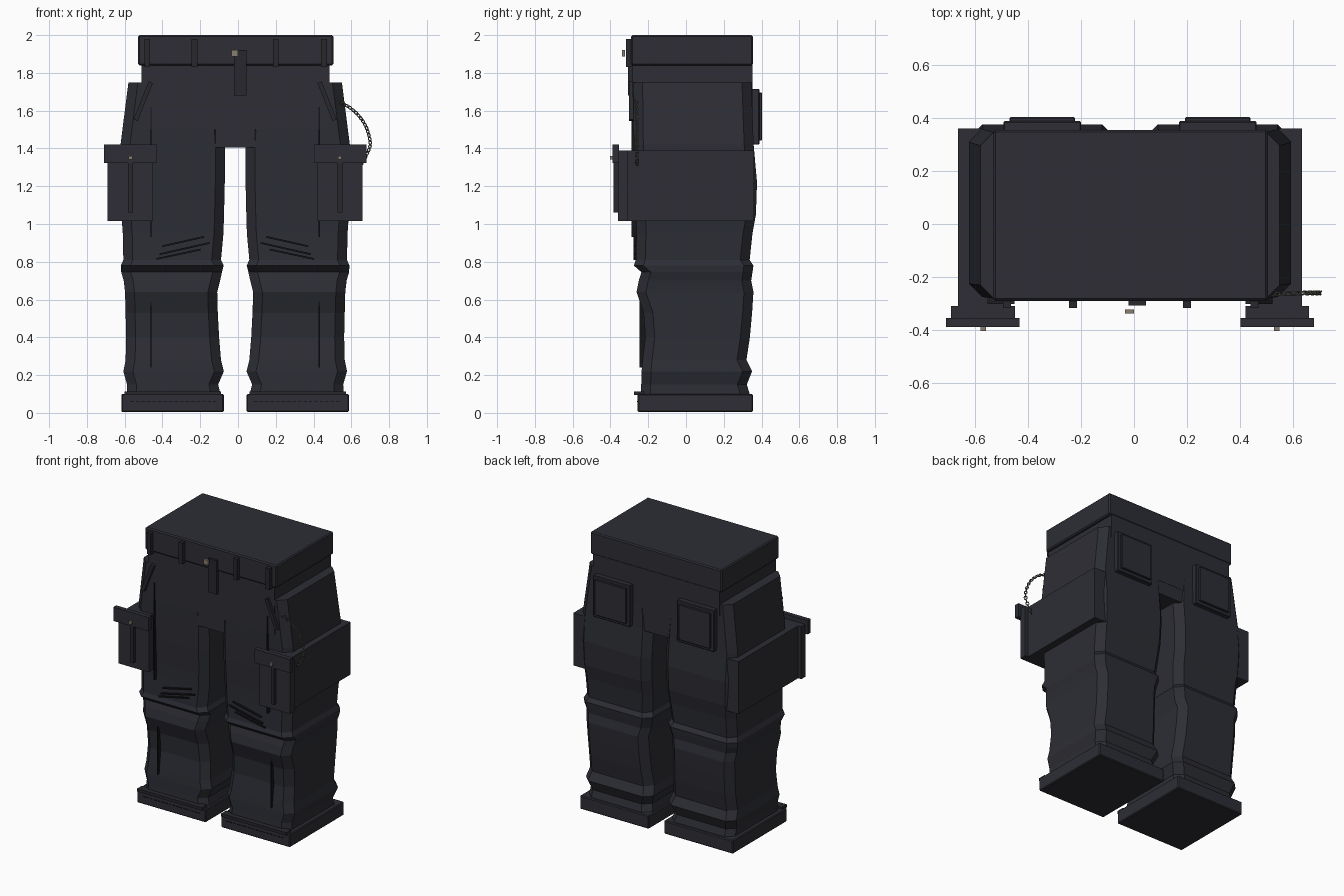
import bpy, bmesh, math
from mathutils import Vector, Matrix

if "Cube" in bpy.data.objects:
    bpy.data.objects.remove(bpy.data.objects["Cube"])

CX = -0.015  # mirror plane of the garment


def material(name, rgb):
    m = bpy.data.materials.new(name)
    m.diffuse_color = (*rgb, 1)
    m.use_nodes = True
    m.node_tree.nodes["Principled BSDF"].inputs["Base Color"].default_value = m.diffuse_color
    return m


CLOTH = material("charcoal cloth", (0.026, 0.027, 0.035))
TRIM = material("dark trim", (0.021, 0.021, 0.027))
SEAM = material("black thread", (0.008, 0.008, 0.010))
BRASS = material("dull brass", (0.25, 0.21, 0.16))
STEEL = material("chain steel", (0.12, 0.12, 0.10))


def finish(bm, name, mat):
    bmesh.ops.recalc_face_normals(bm, faces=bm.faces)
    me = bpy.data.meshes.new(name)
    bm.to_mesh(me)
    bm.free()
    me.materials.append(mat)
    ob = bpy.data.objects.new(name, me)
    bpy.context.collection.objects.link(ob)
    return ob


def add_box(bm, x, y, z, tilt=0.0):
    """Box from (min, max) ranges, tilted about the y axis."""
    mid = Vector([(a + b) / 2 for a, b in (x, y, z)])
    size = [abs(b - a) for a, b in (x, y, z)]
    mat = Matrix.Translation(mid) @ Matrix.Rotation(tilt, 4, 'Y') @ Matrix.Diagonal((*size, 1))
    bmesh.ops.create_cube(bm, size=1, matrix=mat)


def box(name, x, y, z, mat=CLOTH, bevel=0.0):
    bm = bmesh.new()
    add_box(bm, x, y, z)
    ob = finish(bm, name, mat)
    if bevel:
        mod = ob.modifiers.new("Bevel", 'BEVEL')
        mod.width = bevel
        mod.segments = 1
    return ob


def bar(bm, p, q, width, y):
    """Flat bar between two (x, z) points."""
    dx, dz = q[0] - p[0], q[1] - p[1]
    length = math.hypot(dx, dz)
    mx, mz = (p[0] + q[0]) / 2, (p[1] + q[1]) / 2
    add_box(bm, (mx - length / 2, mx + length / 2), y,
            (mz - width / 2, mz + width / 2), -math.atan2(dz, dx))


# Waist and hips
box("waistband", (-0.53, 0.505), (-0.29, 0.355), (1.84, 2.0), bevel=0.008)
box("hips", (-0.51, 0.485), (-0.282, 0.352), (1.5, 1.85))
box("crotch", (-0.12, 0.09), (-0.278, 0.35), (1.405, 1.51))
box("fly", (-0.02, 0.045), (-0.307, -0.28), (1.68, 1.92), TRIM)
box("waist_button", (-0.034, 0.0), (-0.338, -0.322), (1.888, 1.922), BRASS)
for x in (-0.48, -0.23, 0.20, 0.455):
    box("belt_loop", (x - 0.015, x + 0.015), (-0.317, -0.28), (1.83, 1.98), TRIM)

# Leg rings: z, inner x, outer x, front y, back y
RINGS = [
    (0.09, 0.06, 0.56, -0.24, 0.34), (0.15, 0.075, 0.557, -0.237, 0.322),
    (0.22, 0.045, 0.577, -0.235, 0.35), (0.28, 0.06, 0.565, -0.23, 0.32),
    (0.40, 0.07, 0.562, -0.215, 0.338), (0.53, 0.077, 0.565, -0.225, 0.35),
    (0.64, 0.08, 0.568, -0.262, 0.357), (0.70, 0.065, 0.575, -0.25, 0.345),
    (0.745, 0.055, 0.588, -0.236, 0.352), (0.78, 0.046, 0.59, -0.276, 0.357),
    (0.81, 0.06, 0.577, -0.266, 0.337), (0.95, 0.047, 0.58, -0.262, 0.352),
    (1.05, 0.044, 0.587, -0.264, 0.37), (1.22, 0.04, 0.592, -0.27, 0.376),
    (1.42, 0.04, 0.592, -0.276, 0.358), (1.75, 0.06, 0.55, -0.28, 0.346),
]
CH = 0.05  # corner chamfer


def leg(name, s):
    bm = bmesh.new()
    loops = []
    for z, a, b, f, k in RINGS:
        outline = [(a + CH, f), (b - CH, f), (b, f + CH), (b, k - CH),
                   (b - CH, k), (a + CH, k), (a, k - CH), (a, f + CH)]
        loops.append([bm.verts.new((CX + s * (x - CX), y, z)) for x, y in outline])
    for lo, hi in zip(loops, loops[1:]):
        for i in range(8):
            j = (i + 1) % 8
            bm.faces.new((lo[i], lo[j], hi[j], hi[i]))
    bm.faces.new(loops[0])
    bm.faces.new(loops[-1])
    return finish(bm, name, CLOTH)


for side, s in (("right", 1), ("left", -1)):
    def X(a, b):
        return tuple(sorted((CX + s * (a - CX), CX + s * (b - CX))))

    def P(x, z):
        return (CX + s * (x - CX), z)

    leg(side + "_leg", s)

    # Cuff with raised rim and stitched hem
    box(side + "_cuff", X(0.045, 0.588), (-0.256, 0.355), (0.005, 0.1), bevel=0.006)
    box(side + "_cuff_rim", X(0.06, 0.572), (-0.275, -0.22), (0.094, 0.114), TRIM)
    bm = bmesh.new()
    for i in range(16):
        x = 0.085 + i * 0.029
        add_box(bm, X(x, x + 0.018), (-0.259, -0.254), (0.058, 0.063))
    finish(bm, side + "_hem_stitches", SEAM)

    # Cargo pocket wrapped round the thigh
    box(side + "_cargo_body", X(0.45, 0.635), (-0.324, 0.36), (1.015, 1.388))
    box(side + "_cargo_front", X(0.42, 0.66), (-0.36, -0.31), (1.015, 1.388))
    box(side + "_cargo_flap", X(0.402, 0.68), (-0.388, -0.355), (1.322, 1.42))
    box(side + "_cargo_strap", X(0.526, 0.552), (-0.383, -0.355), (1.06, 1.33), TRIM)
    box(side + "_cargo_stud", X(0.529, 0.549), (-0.403, -0.38), (1.341, 1.361), BRASS)

    # Patch pocket on the seat
    box(side + "_seat_pocket", X(0.17, 0.462), (0.345, 0.388), (1.42, 1.715), bevel=0.004)
    box(side + "_seat_pocket_panel", X(0.192, 0.44), (0.38, 0.403), (1.442, 1.695), bevel=0.004)

    # Slanted hand pocket opening
    bm = bmesh.new()
    bar(bm, P(0.432, 1.75), P(0.512, 1.55), 0.024, (-0.302, -0.27))
    finish(bm, side + "_hand_pocket", TRIM)

    # Front seams
    bm = bmesh.new()
    add_box(bm, X(0.427, 0.434), (-0.288, -0.255), (0.93, 1.62))
    add_box(bm, X(0.427, 0.434), (-0.246, -0.21), (0.24, 0.60))
    finish(bm, side + "_front_seam", SEAM)

    # Knee creases
    bm = bmesh.new()
    for p, q in (((0.15, 0.932), (0.372, 0.882)), ((0.12, 0.900), (0.385, 0.840)),
                 ((0.168, 0.865), (0.402, 0.815))):
        bar(bm, P(*p), P(*q), 0.009, (-0.277, -0.255))
    finish(bm, side + "_knee_creases", SEAM)

# Hanging chain: torus links set alternately along a sampled curve
path = [Vector(p) for p in ((0.505, -0.265, 1.66), (0.60, -0.262, 1.61), (0.67, -0.26, 1.53),
                            (0.70, -0.26, 1.43), (0.68, -0.26, 1.365), (0.655, -0.26, 1.32))]


def along(t):
    i = min(int(t), len(path) - 2)
    u = t - i
    a, b, c, d = (path[max(0, min(k, len(path) - 1))] for k in range(i - 1, i + 3))
    return 0.5 * (2 * b + (c - a) * u + (2 * a - 5 * b + 4 * c - d) * u * u
                  + (3 * b - a - 3 * c + d) * u ** 3)


def add_link(bm, mat, R=0.0095, r=0.0032, n=10, m=5):
    rings = []
    for i in range(n):
        a = 2 * math.pi * i / n
        rings.append([bm.verts.new(mat @ Vector((
            1.3 * (R + r * math.cos(b)) * math.cos(a),
            (R + r * math.cos(b)) * math.sin(a), r * math.sin(b))))
            for b in (2 * math.pi * k / m for k in range(m))])
    for i in range(n):
        p, q = rings[i], rings[(i + 1) % n]
        for k in range(m):
            bm.faces.new((p[k], q[k], q[(k + 1) % m], p[(k + 1) % m]))


bm = bmesh.new()
samples = [along(5 * i / 300) for i in range(301)]
travelled, count = 0.0, 0
for a, b in zip(samples, samples[1:]):
    travelled += (b - a).length
    if travelled >= count * 0.02:
        rot = (b - a).to_track_quat('X', 'Z').to_matrix().to_4x4()
        twist = Matrix.Rotation(math.pi / 4 + (count % 2) * math.pi / 2, 4, 'X')
        add_link(bm, Matrix.Translation(a) @ rot @ twist)
        count += 1
finish(bm, "hip_chain", STEEL)
